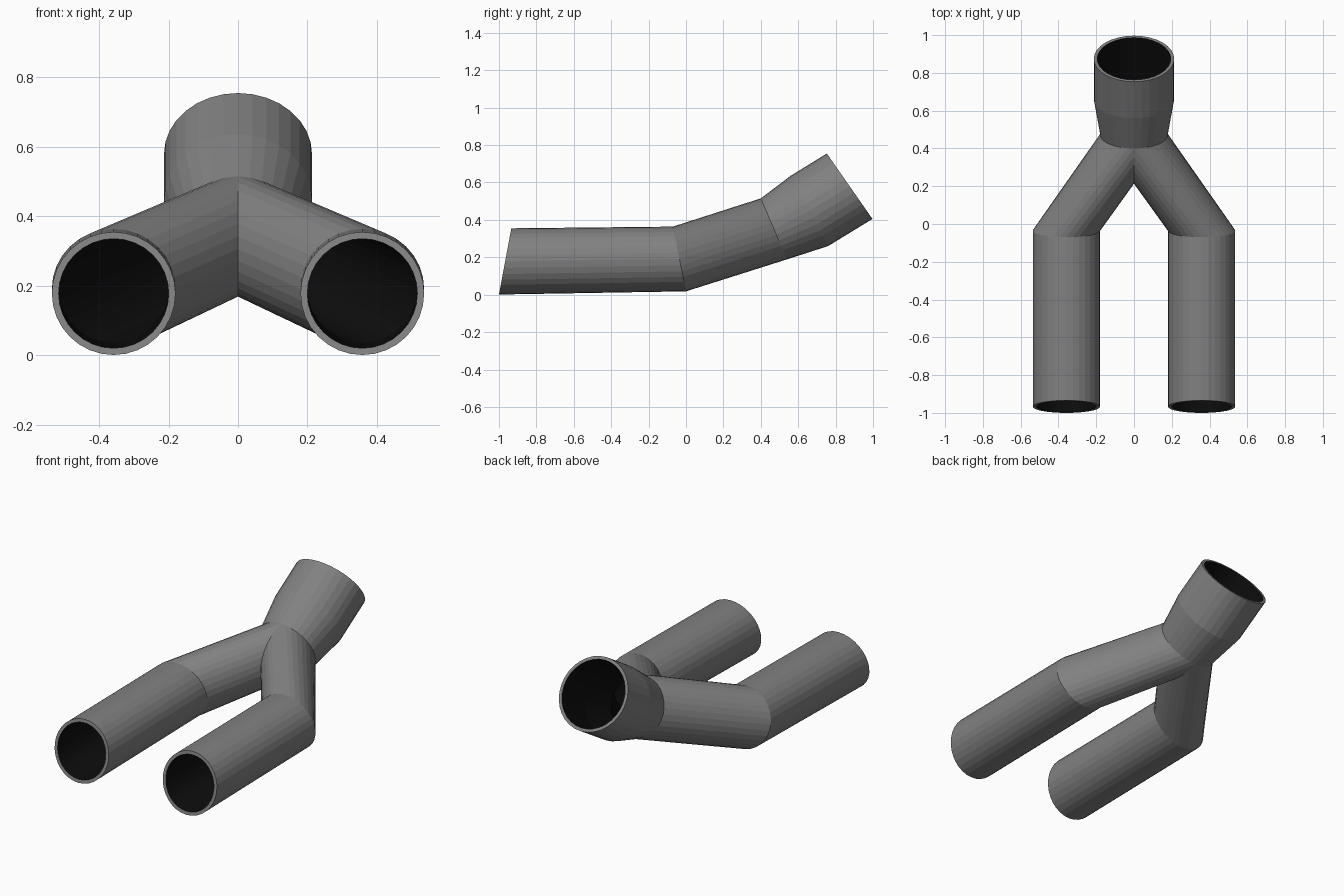
import bpy, bmesh, math
from mathutils import Vector

if "Cube" in bpy.data.objects:
    bpy.data.objects.remove(bpy.data.objects["Cube"])

SIDES = 32


def material(name, value):
    m = bpy.data.materials.new(name)
    m.diffuse_color = (value, value, value, 1)
    m.use_nodes = True
    m.node_tree.nodes["Principled BSDF"].inputs["Base Color"].default_value = m.diffuse_color
    return m


steel = material("grey_steel", 0.22)
soot = material("black_inside", 0.004)


def tube(name, stations, half=False):
    """Hollow sweep. A station is (centre, x radius, up vector, inner scale)."""
    outer = [(c, r, v, 1.0) for c, r, v, s in stations]
    inner = [(c, r, v, s) for c, r, v, s in stations]
    if half:    # open mouth at the first station
        path, inside = inner[::-1] + outer, range(len(inner) - 1)
    else:       # open mouth at the last station
        path = outer + inner[::-1]
        inside = range(len(outer), len(path) - 1)

    bm = bmesh.new()
    rings = []
    for c, r, v, s in path:
        ring = []
        for i in range(SIDES):
            a = 2 * math.pi * i / SIDES
            offset = Vector((r, 0, 0)) * math.cos(a) + Vector(v) * math.sin(a)
            ring.append(bm.verts.new(Vector(c) + offset * s))
        rings.append(ring)
    for k in range(len(rings) - 1):
        a, b = rings[k], rings[k + 1]
        for i in range(SIDES):
            j = (i + 1) % SIDES
            f = bm.faces.new((a[i], b[i], b[j], a[j]))
            f.material_index = 1 if k in inside else 0

    # trim at the centre plane so both branches meet in a clean crease
    if half:
        bmesh.ops.bisect_plane(bm, geom=bm.verts[:] + bm.edges[:] + bm.faces[:],
                               plane_co=(0, 0, 0), plane_no=(1, 0, 0),
                               clear_inner=True)
    mesh = bpy.data.meshes.new(name)
    bm.to_mesh(mesh)
    bm.free()
    mesh.materials.append(steel)
    mesh.materials.append(soot)
    ob = bpy.data.objects.new(name, mesh)
    bpy.context.collection.objects.link(ob)
    if half:
        ob.modifiers.new("mirror", 'MIRROR').use_axis = (True, False, False)
    return ob


# shared ring where the branches enter the collar
junction = ((0, 0.47, 0.352), 0.178, (0, -0.07, 0.163), 0.89)

# twin pipes: straight run, bend, then inward to the centre
tube("twin_pipes", [
    ((0.358, -0.967, 0.178), 0.178, (0, 0.033, 0.177), 0.89),
    ((0.358, -0.035, 0.191), 0.178, (0, -0.035, 0.173), 0.89),
    junction,
], half=True)

# flared collar at the raised back end
tube("collar", [
    junction,
    ((0, 0.66, 0.448), 0.213, (0, -0.10, 0.188), 0.915),
    ((0, 0.875, 0.580), 0.213, (0, -0.122, 0.175), 0.915),
])
